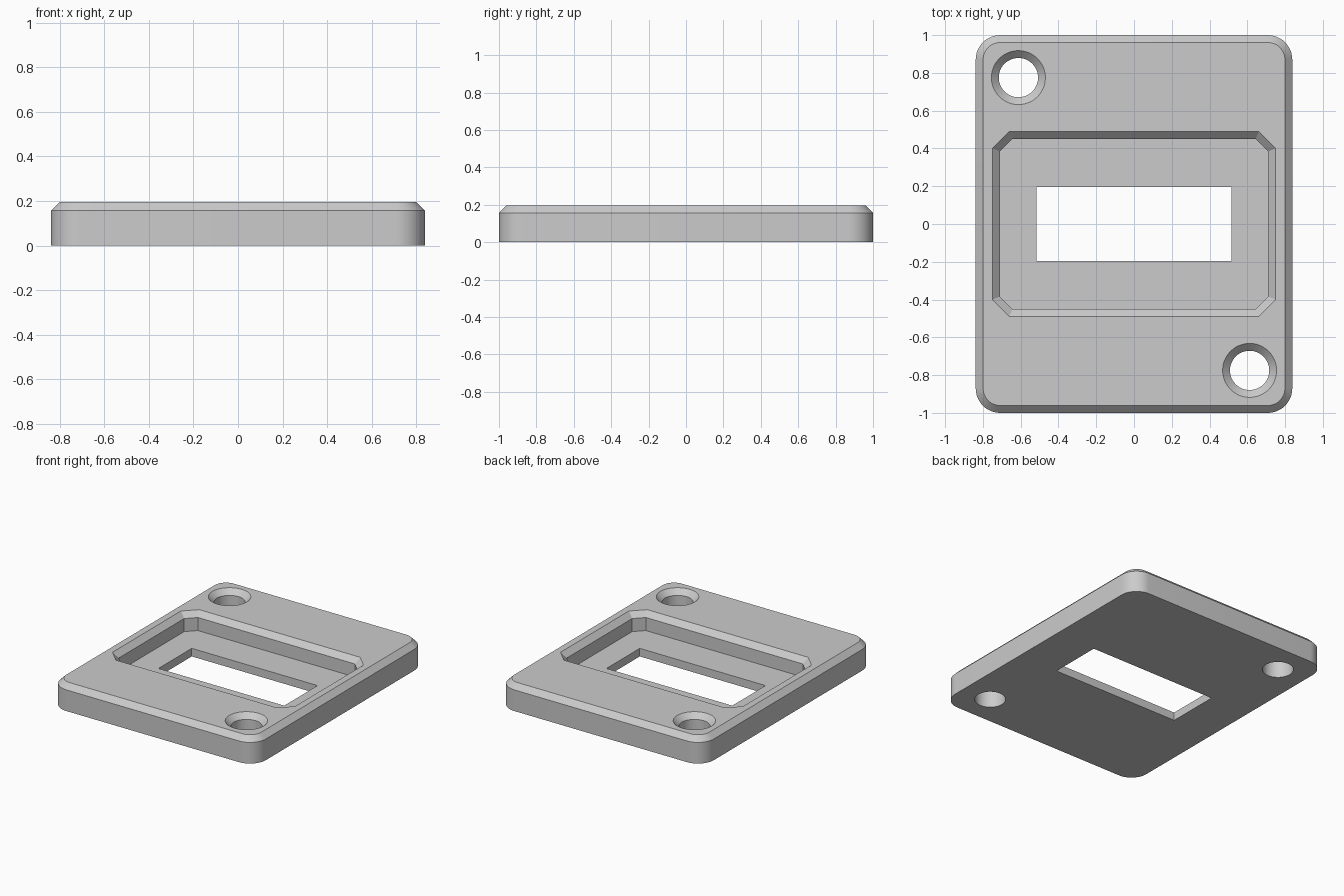
import bpy
import bmesh
from math import cos, sin, pi, radians, sqrt

cube = bpy.data.objects.get("Cube")
if cube:
    bpy.data.objects.remove(cube)

HEIGHT = 0.196
CHAMFER = 0.039
SHOULDER = HEIGHT - CHAMFER
FLOOR = 0.06
OVER = 0.02  # how far cutters reach past the surfaces

grey = bpy.data.materials.new("plain_grey")
grey.use_nodes = True
colour = (0.6, 0.6, 0.6, 1)
grey.diffuse_color = colour
grey.node_tree.nodes["Principled BSDF"].inputs["Base Color"].default_value = colour


def rounded_rect(hx, hy, r, steps=12):
    """Counter-clockwise rectangle outline with round corners."""
    points = []
    for i, (sx, sy) in enumerate([(1, 1), (-1, 1), (-1, -1), (1, -1)]):
        for k in range(steps + 1):
            a = pi / 2 * (i + k / steps)
            points.append((sx * (hx - r) + r * cos(a), sy * (hy - r) + r * sin(a)))
    return points


def cut_rect(hx, hy, cut, grow=0):
    """Rectangle outline with 45 degree corners, offset evenly by grow."""
    hx, hy, cut = hx + grow, hy + grow, cut + grow * (2 - sqrt(2))
    return [(hx, hy - cut), (hx - cut, hy), (cut - hx, hy), (-hx, hy - cut),
            (-hx, cut - hy), (cut - hx, -hy), (hx - cut, -hy), (hx, cut - hy)]


def circle(cx, cy, r, steps=48):
    return [(cx + r * cos(2 * pi * k / steps), cy + r * sin(2 * pi * k / steps))
            for k in range(steps)]


def loft(name, sections):
    """Closed solid through (height, outline) sections."""
    bm = bmesh.new()
    rings = [[bm.verts.new((x, y, z)) for x, y in outline] for z, outline in sections]
    for low, high in zip(rings, rings[1:]):
        n = len(low)
        for i in range(n):
            j = (i + 1) % n
            bm.faces.new((low[i], low[j], high[j], high[i]))
    bm.faces.new(rings[0][::-1])
    bm.faces.new(rings[-1])
    mesh = bpy.data.meshes.new(name)
    bm.to_mesh(mesh)
    bm.free()
    mesh.materials.append(grey)
    obj = bpy.data.objects.new(name, mesh)
    bpy.context.collection.objects.link(obj)
    return obj


# Plate with rounded corners and a chamfered top edge
side = rounded_rect(0.838, 1.0, 0.13)
top = rounded_rect(0.838 - CHAMFER, 1.0 - CHAMFER, 0.13 - CHAMFER)
plate = loft("cover_plate", [(0, side), (SHOULDER, side), (HEIGHT, top)])

# Recess with chamfered rim, window, and two countersunk screw holes
rim = CHAMFER + OVER
recess = cut_rect(0.71, 0.45, 0.066)
window = [(-0.516, -0.195), (0.516, -0.195), (0.516, 0.195), (-0.516, 0.195)]
cutters = [
    loft("recess_cutter", [(FLOOR, recess), (SHOULDER, recess),
                           (HEIGHT + OVER, cut_rect(0.71, 0.45, 0.066, rim))]),
    loft("window_cutter", [(-OVER, window), (FLOOR + OVER, window)]),
]
for name, s in (("back", 1), ("front", -1)):
    x, y, r = -0.612 * s, 0.775 * s, 0.104
    bore = circle(x, y, r)
    cutters.append(loft(name + "_hole_cutter", [
        (-OVER, bore), (SHOULDER, bore), (HEIGHT + OVER, circle(x, y, r + rim))]))

bpy.ops.object.select_all(action="DESELECT")
bpy.context.view_layer.objects.active = plate
plate.select_set(True)
for cutter in cutters:
    cutter.hide_render = True
    mod = plate.modifiers.new(cutter.name, "BOOLEAN")
    mod.operation = "DIFFERENCE"
    mod.solver = "EXACT"
    mod.object = cutter
    bpy.ops.object.modifier_apply(modifier=mod.name)
    bpy.data.objects.remove(cutter)

bpy.ops.object.shade_smooth_by_angle(angle=radians(30))
